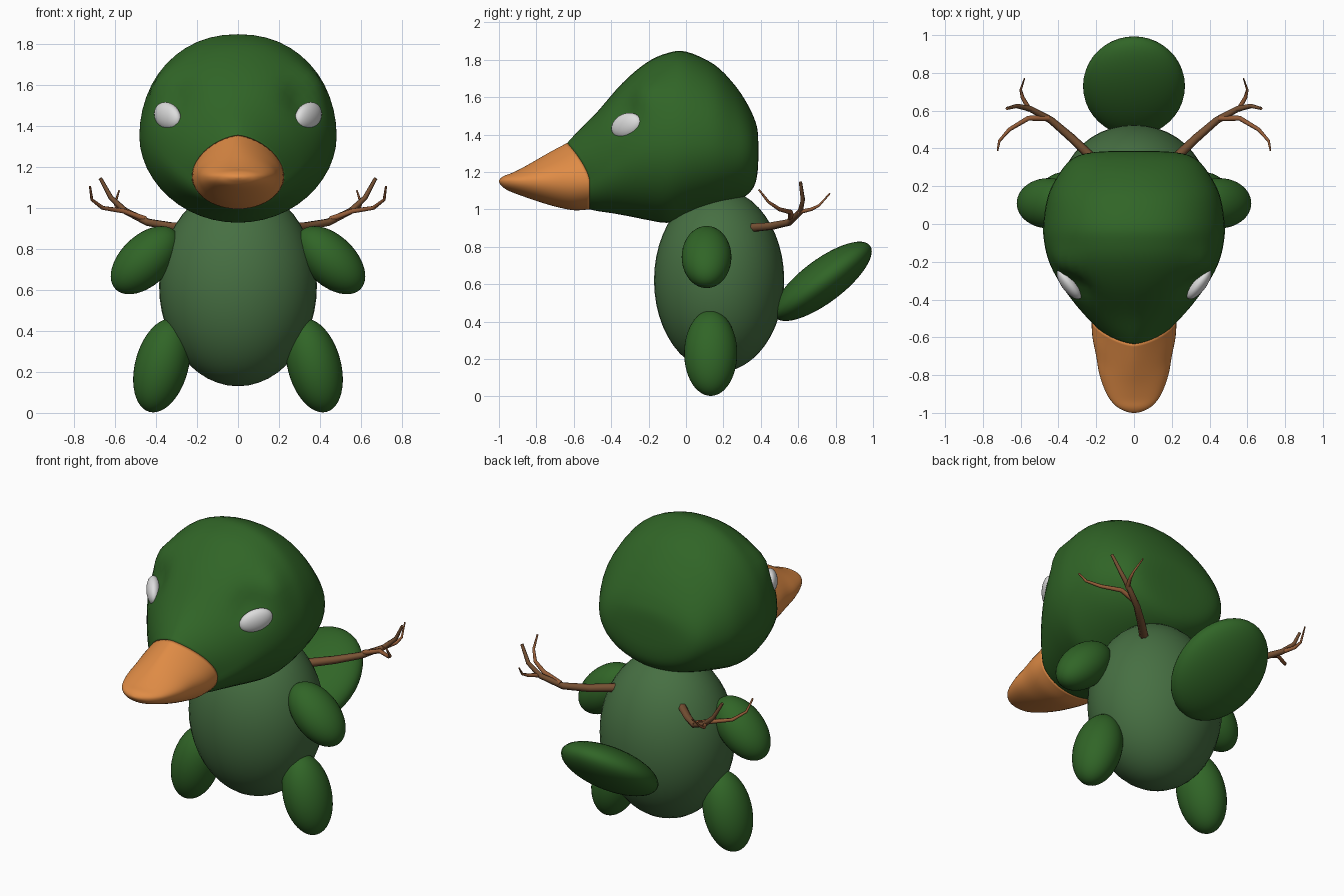
import bpy, bmesh, math
from mathutils import Vector, Matrix, Euler

if "Cube" in bpy.data.objects:
    bpy.data.objects.remove(bpy.data.objects["Cube"])


def material(name, rgb):
    m = bpy.data.materials.new(name)
    m.diffuse_color = (*rgb, 1)
    m.use_nodes = True
    m.node_tree.nodes["Principled BSDF"].inputs["Base Color"].default_value = m.diffuse_color
    return m


DARK = material("dark green", (0.030, 0.130, 0.020))
BODY = material("soft green", (0.062, 0.160, 0.055))
ORANGE = material("beak orange", (0.74, 0.26, 0.06))
WHITE = material("eye white", (0.72, 0.72, 0.72))
BARK = material("bark brown", (0.19, 0.085, 0.035))
TWIG = material("twig brown", (0.30, 0.11, 0.040))


def finish(bm, name, mat):
    bmesh.ops.recalc_face_normals(bm, faces=bm.faces)
    for f in bm.faces:
        f.smooth = True
    me = bpy.data.meshes.new(name)
    bm.to_mesh(me)
    bm.free()
    me.materials.append(mat)
    ob = bpy.data.objects.new(name, me)
    bpy.context.collection.objects.link(ob)
    return ob


def ellipsoid(name, centre, radii, mat, rot=Matrix.Identity(4)):
    bm = bmesh.new()
    bmesh.ops.create_uvsphere(bm, u_segments=40, v_segments=24, radius=1)
    bm.transform(Matrix.Translation(centre) @ rot @ Matrix.Diagonal((*radii, 1)))
    return finish(bm, name, mat)


def turn(x=0, y=0):
    return Euler((math.radians(x), math.radians(y), 0)).to_matrix().to_4x4()


def smooth_stations(st, steps=4):
    """Catmull-Rom interpolation between the loft stations."""
    out = []
    for i in range(len(st) - 1):
        quad = st[max(i - 1, 0)], st[i], st[i + 1], st[min(i + 2, len(st) - 1)]
        for k in range(steps):
            t = k / steps
            out.append([0.5 * (2 * b + (c - a) * t + (2 * a - 5 * b + 4 * c - d) * t ** 2
                               + (3 * b - a - 3 * c + d) * t ** 3)
                        for a, b, c, d in zip(*quad)])
    return out + [list(st[-1])]


def loft(name, stations, mat, sides=48, shape=None):
    """Stations: y, bottom, widest height, top, half width, forward lean of top, top power."""
    bm = bmesh.new()
    rings = []
    for y, zb, zm, zt, hw, lean, p in smooth_stations(stations):
        ring = []
        for k in range(sides):
            a = 2 * math.pi * k / sides
            c, s = math.cos(a), math.sin(a)
            up = max(s, 0)
            x = hw * math.copysign(abs(c) ** (p if s > 0 else 1), c)
            z = zm + s * ((zt - zm) if s > 0 else (zm - zb))
            v = Vector((x, y - lean * up ** 1.5, z))
            ring.append(bm.verts.new(shape(v) if shape else v))
        rings.append(ring)
    for r0, r1 in zip(rings, rings[1:]):
        for k in range(sides):
            j = (k + 1) % sides
            bm.faces.new((r0[k], r0[j], r1[j], r1[k]))
    for ring in (rings[0], rings[-1]):
        bm.faces.new(ring)
    return finish(bm, name, mat)


def brows(v):
    """Raise a brow and press in the socket beneath it on each side."""
    out = Vector((math.copysign(0.75, v.x), -0.6, 0.25))
    q = Vector((abs(v.x), v.y, v.z))
    bump = 0.028 * math.exp(-((q - Vector((0.38, -0.21, 1.63))).length / 0.10) ** 2)
    dent = 0.035 * math.exp(-((q - Vector((0.32, -0.34, 1.54))).length / 0.09) ** 2)
    return v + out * (bump - dent)


# head, swept from the back of the skull to the beak seam
SEAM = (-0.515, 1.0, 1.15, 1.355, 0.225, 0.12, 1.3)
loft("head", [
    (0.387, 1.28, 1.31, 1.34, 0.04, 0, 1),
    (0.383, 1.20, 1.30, 1.42, 0.18, 0, 1),
    (0.367, 1.13, 1.31, 1.48, 0.28, 0, 1),
    (0.33, 1.08, 1.32, 1.56, 0.345, 0, 1),
    (0.26, 1.04, 1.33, 1.665, 0.40, 0, 1),
    (0.15, 1.00, 1.35, 1.775, 0.455, 0, 0.95),
    (0.0, 0.955, 1.35, 1.843, 0.48, 0, 0.92),
    (-0.10, 0.928, 1.35, 1.835, 0.475, 0, 0.92),
    (-0.20, 0.942, 1.34, 1.785, 0.45, 0.01, 0.92),
    (-0.30, 0.962, 1.30, 1.675, 0.40, 0.04, 0.95),
    (-0.40, 0.98, 1.23, 1.515, 0.33, 0.08, 1.05),
    (-0.47, 0.99, 1.18, 1.415, 0.27, 0.11, 1.2),
    SEAM], DARK, shape=brows)

# beak
loft("beak", [
    SEAM,
    (-0.60, 0.995, 1.15, 1.31, 0.22, 0.12, 1.3),
    (-0.70, 1.015, 1.15, 1.27, 0.20, 0.09, 1.2),
    (-0.80, 1.045, 1.15, 1.23, 0.182, 0.06, 1.1),
    (-0.90, 1.08, 1.15, 1.195, 0.145, 0.03, 1),
    (-0.96, 1.105, 1.15, 1.18, 0.10, 0.01, 1),
    (-0.99, 1.13, 1.15, 1.167, 0.05, 0, 1),
    (-1.0, 1.145, 1.15, 1.155, 0.01, 0, 1)], ORANGE)

# body and tail
ellipsoid("body", (0, 0.177, 0.62), (0.385, 0.348, 0.49), BODY)
ellipsoid("tail", (0, 0.73, 0.615), (0.27, 0.318, 0.115), DARK, turn(x=37))


def branch(name, points, r0, r1, mat, side):
    cu = bpy.data.curves.new(name, 'CURVE')
    cu.dimensions = '3D'
    cu.bevel_depth = 1
    cu.bevel_resolution = 1
    cu.use_fill_caps = True
    sp = cu.splines.new('POLY')
    sp.points.add(len(points) - 1)
    for i, (x, y, z) in enumerate(points):
        sp.points[i].co = (side * x, y, z, 1)
        sp.points[i].radius = r0 + (r1 - r0) * i / (len(points) - 1)
    cu.materials.append(mat)
    bpy.context.collection.objects.link(bpy.data.objects.new(name, cu))


# paired parts
for side, tag in ((1, "right"), (-1, "left")):
    ellipsoid("arm_" + tag, (side * 0.452, 0.11, 0.745), (0.122, 0.133, 0.203),
              DARK, turn(y=-46 * side))
    ellipsoid("leg_" + tag, (side * 0.372, 0.132, 0.231), (0.13, 0.142, 0.234),
              DARK, turn(y=-15 * side))

    # eye lying flat against the cheek, rear end raised
    t = Vector((0.58 * side, 0.77, 0.27)).normalized()
    n = Vector((0.8 * side, -0.6, 0))
    n = (n - t * n.dot(t)).normalized()
    rot = Matrix((t, n, t.cross(n))).transposed().to_4x4()
    ellipsoid("eye_" + tag, (side * 0.343, -0.318, 1.447), (0.098, 0.04, 0.066), WHITE, rot)

    # forked branch growing from the back
    branch("branch_" + tag, [(0.2, 0.33, 0.9), (0.33, 0.455, 0.91), (0.44, 0.55, 0.93),
                             (0.55, 0.61, 0.985), (0.62, 0.625, 1.05), (0.672, 0.612, 1.145)],
           0.026, 0.009, BARK, side)
    branch("rear_twig_" + tag, [(0.55, 0.6, 0.985), (0.59, 0.67, 1.0),
                                (0.6, 0.71, 1.02), (0.58, 0.77, 1.085)],
           0.013, 0.004, TWIG, side)
    branch("front_twig_" + tag, [(0.45, 0.56, 0.945), (0.56, 0.56, 0.985), (0.66, 0.50, 1.0),
                                 (0.713, 0.44, 1.04), (0.722, 0.39, 1.105)],
           0.016, 0.005, TWIG, side)
